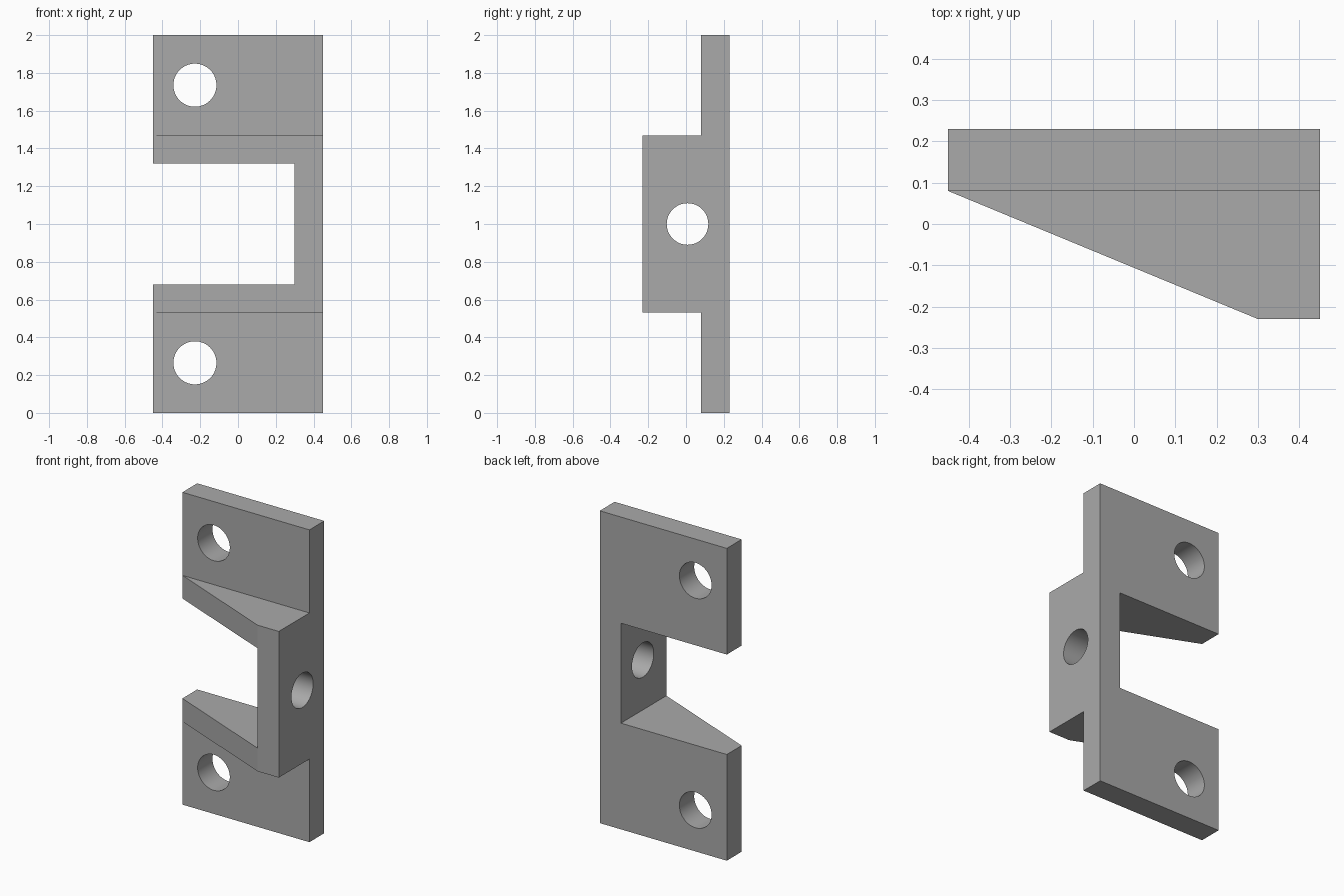
import bpy, bmesh, math
from mathutils import Matrix

cube = bpy.data.objects.get("Cube")
if cube:
    bpy.data.objects.remove(cube, do_unlink=True)

X, Y = 0.45, 0.23      # half width and half depth
PLATE_Y = 0.08         # front face of the mounting plate
WALL_X = 0.30          # inner face of the side wall

metal = bpy.data.materials.new("grey metal")
metal.use_nodes = True
grey = (0.4, 0.4, 0.4, 1)
metal.diffuse_color = grey
metal.node_tree.nodes["Principled BSDF"].inputs["Base Color"].default_value = grey


def add_object(name, bm):
    bmesh.ops.recalc_face_normals(bm, faces=bm.faces)
    mesh = bpy.data.meshes.new(name)
    bm.to_mesh(mesh)
    bm.free()
    mesh.materials.append(metal)
    obj = bpy.data.objects.new(name, mesh)
    bpy.context.scene.collection.objects.link(obj)
    return obj


def prism(name, outline, z0, z1):
    bm = bmesh.new()
    face = bm.faces.new([bm.verts.new((x, y, z0)) for x, y in outline])
    top = bmesh.ops.extrude_face_region(bm, geom=[face])["geom"]
    verts = [g for g in top if isinstance(g, bmesh.types.BMVert)]
    bmesh.ops.translate(bm, verts=verts, vec=(0, 0, z1 - z0))
    return add_object(name, bm)


def block(name, x0, x1, y0, y1, z0, z1):
    return prism(name, [(x0, y0), (x1, y0), (x1, y1), (x0, y1)], z0, z1)


def drill(name, location, radius, axis):
    bm = bmesh.new()
    turn = Matrix.Rotation(math.pi / 2, 4, axis)
    bmesh.ops.create_cone(bm, cap_ends=True, segments=64, radius1=radius,
                          radius2=radius, depth=0.6,
                          matrix=Matrix.Translation(location) @ turn)
    return add_object(name, bm)


# Bracket body: tapered plan outline, full height
bracket = prism("hinge_bracket", [(-X, Y), (-X, PLATE_Y), (WALL_X, -Y), (X, -Y), (X, Y)], 0, 2)

# Cutters: front clearances above and below, the open notch, and the bolt holes
cutters = [
    block("lower_clearance", -1, 1, -1, PLATE_Y, -1, 0.532),
    block("upper_clearance", -1, 1, -1, PLATE_Y, 1.468, 3),
    block("notch", -1, WALL_X, -1, 1, 0.68, 1.32),
    drill("lower_hole", (-0.228, 0.15, 0.265), 0.114, 'X'),
    drill("upper_hole", (-0.228, 0.15, 1.735), 0.114, 'X'),
    drill("side_hole", (0.4, 0.008, 1), 0.11, 'Y'),
]

bpy.context.view_layer.objects.active = bracket
for cutter in cutters:
    cutter.hide_render = True
    mod = bracket.modifiers.new(cutter.name, 'BOOLEAN')
    mod.operation = 'DIFFERENCE'
    mod.solver = 'EXACT'
    mod.object = cutter
    bpy.ops.object.modifier_apply(modifier=mod.name)
    bpy.data.objects.remove(cutter, do_unlink=True)

# Smooth hole walls, sharp edges elsewhere
bpy.ops.object.select_all(action='DESELECT')
bracket.select_set(True)
bpy.ops.object.shade_smooth_by_angle(angle=math.radians(20))
